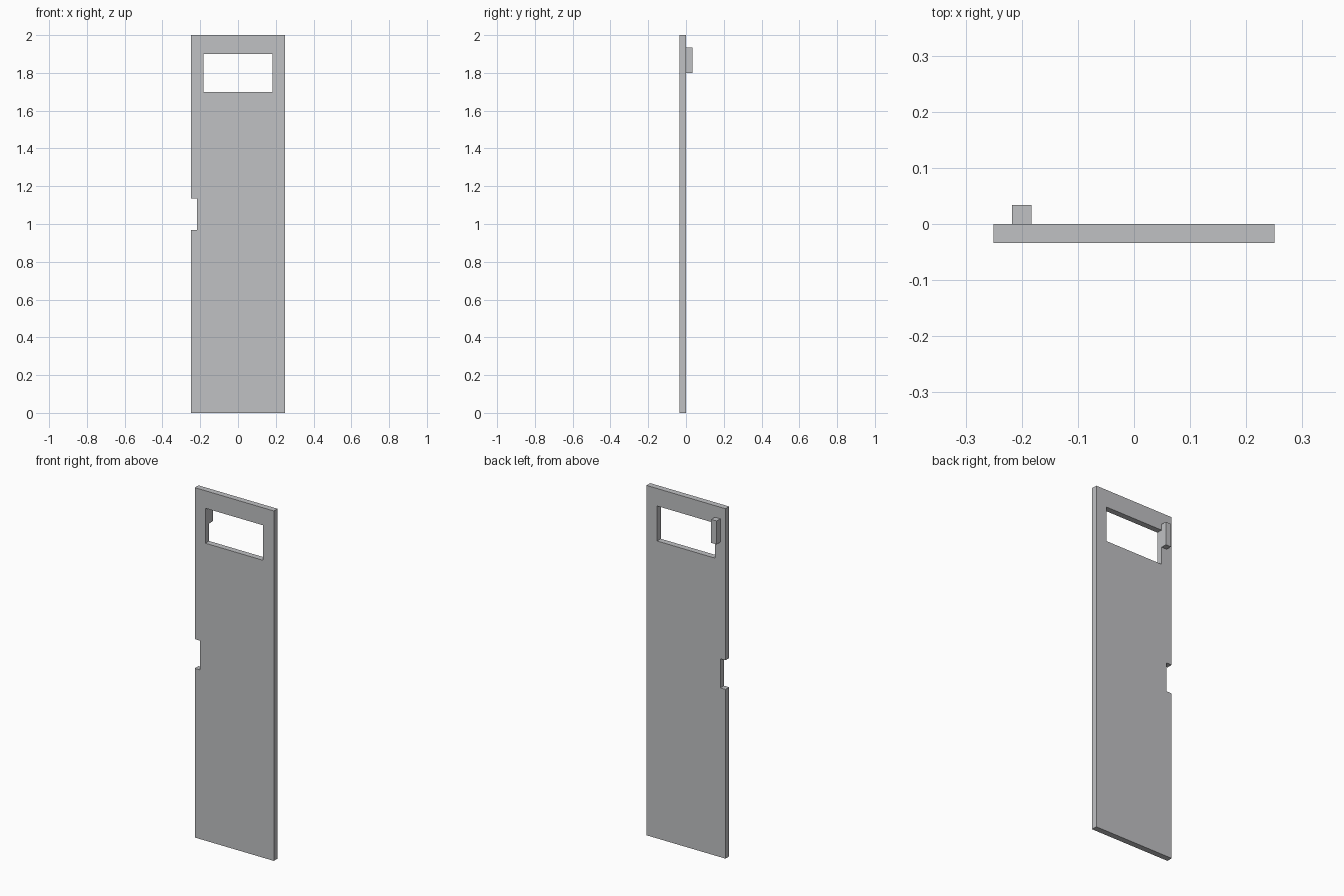
import bpy
import bmesh

cube = bpy.data.objects.get("Cube")
if cube:
    bpy.data.objects.remove(cube, do_unlink=True)

# Single flat grey
grey = bpy.data.materials.new("light_grey")
grey.use_nodes = True
color = (0.53, 0.535, 0.55, 1.0)
grey.diffuse_color = color
grey.node_tree.nodes["Principled BSDF"].inputs["Base Color"].default_value = color


def slab(name, xs, zs, y0, y1, skip=()):
    """Grid of cells in the xz plane, minus skipped cells, extruded from y0 to y1."""
    bm = bmesh.new()
    grid = [[bm.verts.new((x, y0, z)) for z in zs] for x in xs]
    for i in range(len(xs) - 1):
        for j in range(len(zs) - 1):
            if (i, j) not in skip:
                bm.faces.new((grid[i][j], grid[i + 1][j],
                              grid[i + 1][j + 1], grid[i][j + 1]))
    ext = bmesh.ops.extrude_face_region(bm, geom=bm.faces[:], use_keep_orig=True)
    moved = [g for g in ext["geom"] if isinstance(g, bmesh.types.BMVert)]
    bmesh.ops.translate(bm, vec=(0, y1 - y0, 0), verts=moved)
    bmesh.ops.recalc_face_normals(bm, faces=bm.faces[:])
    mesh = bpy.data.meshes.new(name)
    bm.to_mesh(mesh)
    bm.free()
    mesh.materials.append(grey)
    obj = bpy.data.objects.new(name, mesh)
    bpy.context.collection.objects.link(obj)
    return obj


# Door panel with a latch notch on its right edge and a window opening
slab("door_panel",
     xs=(-0.25, -0.217, -0.183, 0.183, 0.25),
     zs=(0, 0.967, 1.134, 1.70, 1.90, 2.0),
     y0=-0.0335, y1=0.0,
     skip={(0, 1), (2, 3)})

# Small block on the back, beside the window
slab("back_block", xs=(-0.217, -0.183), zs=(1.80, 1.934), y0=0.0, y1=0.0335)
